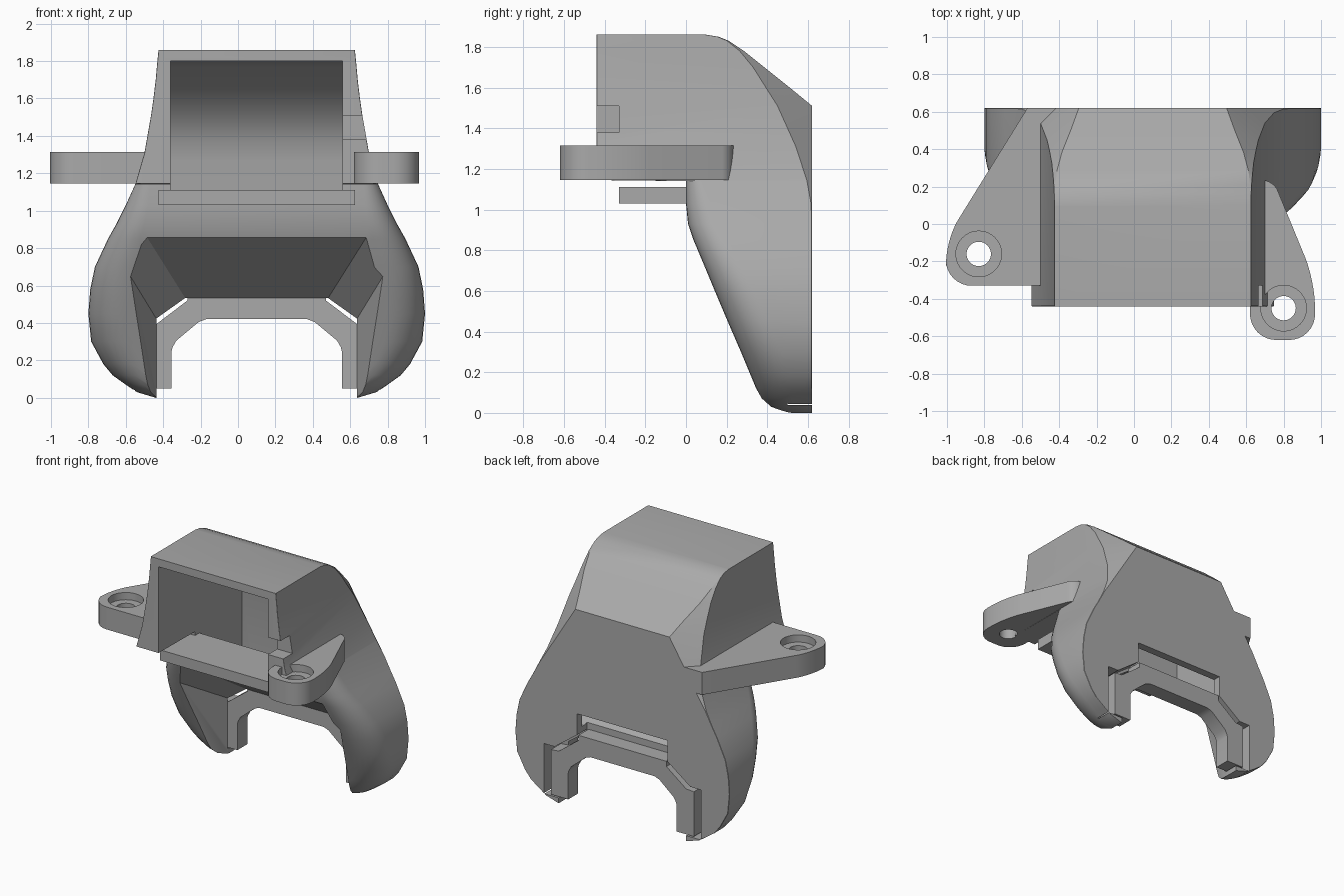
import bpy, bmesh, math
from mathutils import Vector

cube = bpy.data.objects.get("Cube")
if cube:
    bpy.data.objects.remove(cube)

CX = 0.1  # the duct is symmetric about this x

grey = bpy.data.materials.new("plain grey")
grey.use_nodes = True
colour = (0.4, 0.4, 0.4, 1)
grey.diffuse_color = colour
grey.node_tree.nodes["Principled BSDF"].inputs["Base Color"].default_value = colour


def loft(name, rings):
    """Closed solid through rings of equal point count."""
    bm = bmesh.new()
    loops = [[bm.verts.new(p) for p in ring] for ring in rings]
    n = len(loops[0])
    for a, b in zip(loops, loops[1:]):
        for i in range(n):
            j = (i + 1) % n
            bm.faces.new((a[i], a[j], b[j], b[i]))
    bm.faces.new(loops[0][::-1])
    bm.faces.new(loops[-1])
    bmesh.ops.recalc_face_normals(bm, faces=bm.faces)
    mesh = bpy.data.meshes.new(name)
    bm.to_mesh(mesh)
    bm.free()
    mesh.materials.append(grey)
    ob = bpy.data.objects.new(name, mesh)
    bpy.context.collection.objects.link(ob)
    return ob


def mirrored(points):
    """Half outline in (u, z) to a full symmetric outline."""
    return points + [(-u, z) for u, z in reversed(points)]


def along_y(name, half_a, ya, half_b, yb):
    return loft(name, [[(CX + u, y, z) for u, z in mirrored(h)]
                       for h, y in ((half_a, ya), (half_b, yb))])


def along_x(name, profile, x0, x1):
    return loft(name, [[(x, y, z) for y, z in profile] for x in (x0, x1)])


def disc(name, x, y, r, z0, z1):
    ring = [(x + r * math.cos(math.tau * i / 40), y + r * math.sin(math.tau * i / 40))
            for i in range(40)]
    return loft(name, [[(px, py, z) for px, py in ring] for z in (z0, z1)])


def rounded(corners):
    """Round each (x, y, radius) corner with a short curve."""
    out, n = [], len(corners)
    for i, (x, y, r) in enumerate(corners):
        p = Vector((x, y))
        if r == 0:
            out.append(p)
            continue
        a = p + (Vector(corners[i - 1][:2]) - p).normalized() * r
        b = p + (Vector(corners[(i + 1) % n][:2]) - p).normalized() * r
        for k in range(9):
            t = k / 8
            w = 1 - t
            # rational curve close to a circular arc
            out.append((a * w * w + p * 1.41 * t * w + b * t * t) / (w * w + 1.41 * t * w + t * t))
    return out


def cut(ob, *cutters):
    bpy.context.view_layer.objects.active = ob
    for c in cutters:
        mod = ob.modifiers.new("cut", "BOOLEAN")
        mod.operation, mod.solver, mod.object = "DIFFERENCE", "EXACT", c
        bpy.ops.object.modifier_apply(modifier=mod.name)
    for c in cutters:
        bpy.data.objects.remove(c)


# Outer shell: height, half width, front y, back y, back half width, front corner radius
levels = [
    (0, .54, .47, .62, .54, .08), (.03, .64, .41, .62, .64, .12),
    (.07, .70, .37, .62, .70, .15), (.12, .77, .345, .62, .77, .18),
    (.18, .82, .32, .62, .82, .19), (.3, .885, .27, .62, .885, .2),
    (.45, .90, .205, .62, .90, .2), (.58, .89, .15, .62, .89, .2),
    (.7, .865, .10, .62, .865, .19), (.85, .795, .037, .62, .795, .17),
    (.93, .75, .01, .62, .75, .15), (1.03, .70, 0, .62, .695, .12),
    (1.14, .65, 0, .62, .625, .08), (1.145, .648, -.44, .62, .622, .004),
    (1.31, .60, -.44, .62, .52, .004), (1.51, .565, -.44, .62, .395, .004),
    (1.6, .552, -.44, .51, .435, .004), (1.7, .54, -.44, .385, .485, .004),
    (1.78, .533, -.44, .285, .512, .004), (1.83, .528, -.44, .21, .52, .004),
    (1.85, .526, -.44, .16, .521, .004), (1.86, .525, -.44, .10, .52, .004)]
rings = []
for z, w, f, b, wb, r in levels:
    side = [(w - r + r * math.sin(a), f + r - r * math.cos(a))
            for a in (k * math.pi / 16 for k in range(9))]
    side += [(w, b - max(w - wb, .002)), (min(wb, w - .002), b)]
    rings.append([(CX + u, y, z) for u, y in mirrored(side)])
shell = loft("duct_shell", rings)

# Inner air chamber, open at the front
chamber = along_x("chamber_cutter", [
    (-.6, 1.11), (-.6, 1.8), (.1, 1.8), (.17, 1.77), (.36, 1.63), (.44, 1.55),
    (.5, 1.47), (.54, 1.38), (.56, 1.27), (.56, .6), (.5, .61), (.05, .93), (.05, 1.11)],
    CX - .46, CX + .46)
# Tapered passage between the legs
passage = along_y("passage_cutter",
                  [(.755, -.3), (.755, .78), (.644, .95)], -.1,
                  [(.535, -.3), (.535, .42), (.38, .53)], .505)
# Outlet opening through the back wall
outlet = along_y("outlet_cutter", *[v for y in (.5, .7) for v in (
    [(.535, -.1), (.535, .04), (.66, .04), (.66, .42), (.57, .42), (.38, .56), (.38, .72)], y)])
# Cable notch in the left wall
notch = along_x("notch_cutter", [(-.6, 1.38), (-.6, 1.51), (-.33, 1.51), (-.33, 1.38)], .5, .9)
cut(shell, chamber, passage, outlet, notch)

# Sill under the front opening
sill = along_x("front_sill", [(-.33, 1.03), (-.33, 1.11), (.05, 1.11), (.05, 1.03)],
               CX - .525, CX + .525)

# Band that frames the outlet from below
band_half = [(.27, .42), (.31, .405), (.43, .305), (.45, .27), (.455, .25), (.455, .05),
             (.6, .05), (.6, .39), (.535, .395), (.37, .52), (.37, .56)]
band = along_y("outlet_band", band_half, .5, band_half, .62)

# Mounting ears with counterbored holes
ears = [
    ("right_ear", (-.83, -.16), [(-.4, .62, 0), (-.57, .62, 0), (-1.01, -.09, .13),
                                 (-1.0, -.33, .13), (-.4, -.33, 0)]),
    ("left_ear", (.80, -.45), [(.62, -.62, .14), (.97, -.62, .14), (.965, -.3, .13),
                               (.745, .235, .06), (.62, .235, 0)])]
parts = [shell, sill, band]
for name, (hx, hy), corners in ears:
    outline = rounded(corners)
    ear = loft(name, [[(p.x, p.y, z) for p in outline] for z in (1.145, 1.315)])
    cut(ear, disc("hole_cutter", hx, hy, .065, 1, 1.5),
        disc("counterbore_cutter", hx, hy, .122, 1.26, 1.5))
    parts.append(ear)

# Smooth curved skins, keep the hard edges
bpy.ops.object.select_all(action="DESELECT")
for ob in parts:
    ob.select_set(True)
bpy.context.view_layer.objects.active = shell
bpy.ops.object.shade_smooth_by_angle(angle=math.radians(28))
